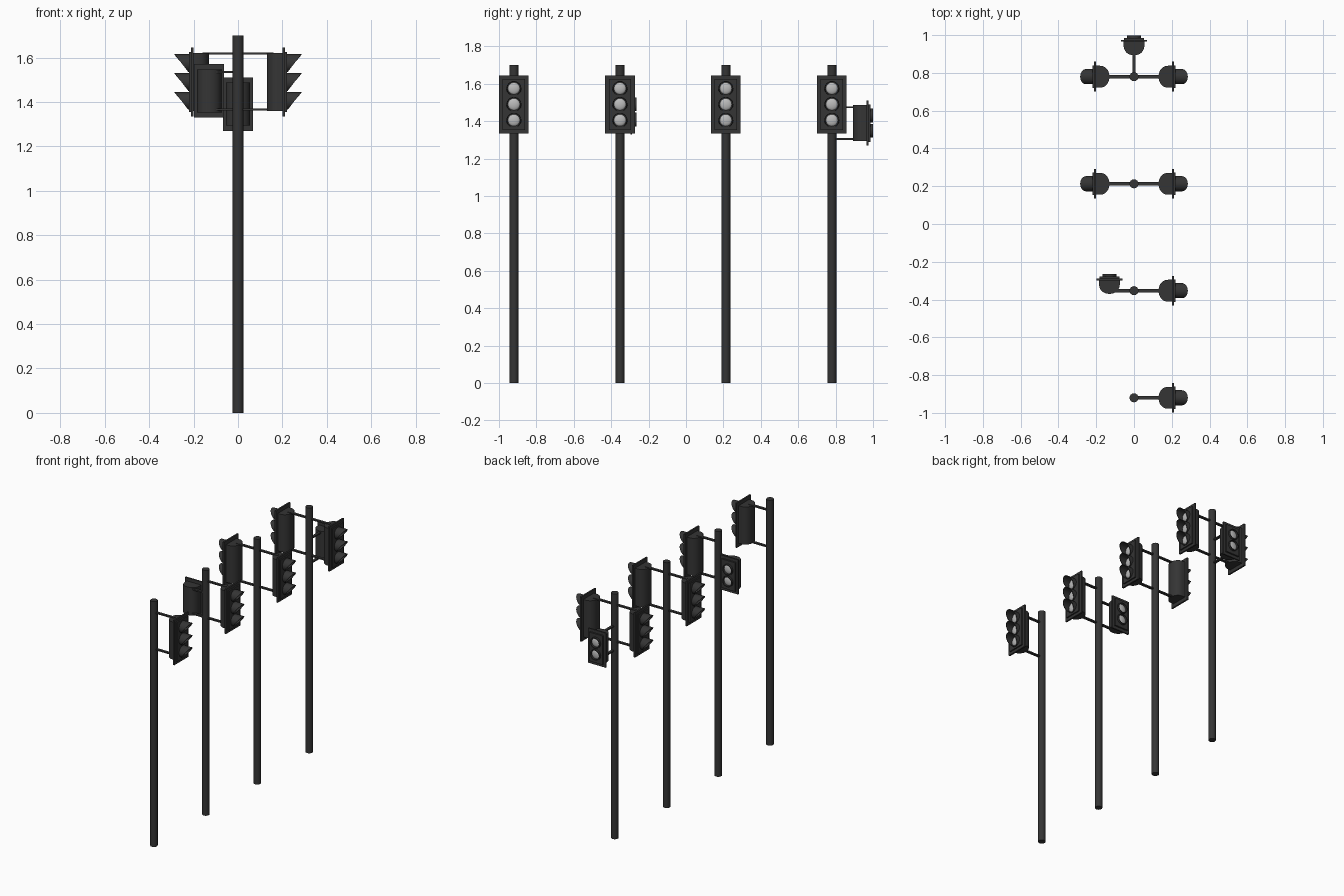
import bpy, bmesh
from math import sin, cos, pi, radians
from mathutils import Matrix, Vector

if "Cube" in bpy.data.objects:
    bpy.data.objects.remove(bpy.data.objects["Cube"])


def material(name, v):
    m = bpy.data.materials.new(name)
    m.diffuse_color = (v, v, v, 1)
    m.use_nodes = True
    m.node_tree.nodes["Principled BSDF"].inputs["Base Color"].default_value = m.diffuse_color
    return m


DARK = material("dark_paint", 0.035)
GLASS = material("lamp_glass", 0.5)


def finish(name, bm, mat, m=Matrix(), smooth=True):
    bmesh.ops.recalc_face_normals(bm, faces=bm.faces)
    me = bpy.data.meshes.new(name)
    bm.to_mesh(me)
    bm.free()
    me.transform(m)
    me.materials.append(mat)
    ob = bpy.data.objects.new(name, me)
    bpy.context.collection.objects.link(ob)
    if smooth:
        bpy.ops.object.select_all(action='DESELECT')
        ob.select_set(True)
        bpy.context.view_layer.objects.active = ob
        bpy.ops.object.shade_smooth_by_angle(angle=radians(35))
    return ob


def box(name, lo, hi, m=Matrix()):
    bm = bmesh.new()
    lo, hi = Vector(lo), Vector(hi)
    size = hi - lo
    bmesh.ops.create_cube(bm, size=1, matrix=Matrix.Translation((lo + hi) / 2) @ Matrix.Diagonal((*size, 1)))
    return finish(name, bm, DARK, m, False)


def housing(name, depth, w, h, m):
    # D-shaped outline, rounded at the back, extruded upward
    bm = bmesh.new()
    flat = depth * 0.25
    pts = [(0, w)]
    for i in range(17):
        a = pi * i / 16
        pts.append((-flat - (depth - flat) * max(sin(a), 0) ** 0.85, w * cos(a)))
    pts.append((0, -w))
    f = bm.faces.new([bm.verts.new((x, y, -h)) for x, y in pts])
    r = bmesh.ops.extrude_face_region(bm, geom=[f])
    bmesh.ops.translate(bm, vec=(0, 0, 2 * h), verts=[v for v in r['geom'] if isinstance(v, bmesh.types.BMVert)])
    finish(name, bm, DARK, m)


def hood(name, x0, z, r_out, r_in, top, low, m, n=24):
    # tube along local x whose length falls from top to bottom
    bm = bmesh.new()
    rings = []
    for r, front in ((r_out, 0), (r_out, 1), (r_in, 1), (r_in, 0)):
        ring = []
        for i in range(n):
            a = 2 * pi * i / n
            reach = low + (top - low) * (1 + sin(a)) / 2
            ring.append(bm.verts.new((x0 + front * reach, r * cos(a), z + r * sin(a))))
        rings.append(ring)
    for k in range(4):
        a, b = rings[k], rings[(k + 1) % 4]
        for i in range(n):
            j = (i + 1) % n
            bm.faces.new((a[i], a[j], b[j], b[i]))
    finish(name, bm, DARK, m)


def lens(name, x0, z, r, bulge, m):
    bm = bmesh.new()
    bmesh.ops.create_uvsphere(bm, u_segments=24, v_segments=12, radius=1,
                              matrix=Matrix.Translation((x0, 0, z)) @ Matrix.Diagonal((bulge, r, r, 1))
                              @ Matrix.Rotation(pi / 2, 4, 'Y'))
    finish(name, bm, GLASS, m)


def placed(loc, deg):
    return Matrix.Translation(loc) @ Matrix.Rotation(radians(deg), 4, 'Z')


def traffic_signal(name, loc, deg):
    m = placed(loc, deg)
    housing(name + "_housing", 0.07, 0.058, 0.13, m)
    box(name + "_backboard", (0, -0.079, -0.155), (0.011, 0.079, 0.155), m)
    box(name + "_door", (0.011, -0.06, -0.136), (0.02, 0.06, 0.136), m)
    for i, z in enumerate((0.085, 0, -0.085)):
        hood(f"{name}_visor_{i}", 0.018, z, 0.04, 0.036, 0.067, 0.006, m)
        lens(f"{name}_lens_{i}", 0.02, z, 0.032, 0.012, m)


def walk_signal(name, loc, deg):
    m = placed(loc, deg)
    housing(name + "_housing", 0.072, 0.055, 0.097, m)
    box(name + "_backboard", (0, -0.068, -0.12), (0.01, 0.068, 0.12), m)
    box(name + "_door", (0.01, -0.052, -0.1), (0.021, 0.052, 0.1), m)
    for i, z in enumerate((0.041, -0.041)):
        hood(f"{name}_ring_{i}", 0.018, z, 0.037, 0.031, 0.016, 0.016, m)
        lens(f"{name}_lens_{i}", 0.02, z, 0.031, 0.01, m)


def arms(name, loc, deg, reach, spread):
    m = placed(loc, deg)
    for side, z in (("upper", spread), ("lower", -spread)):
        box(f"{name}_{side}", (0, -0.009, z - 0.0045), (reach, 0.009, z + 0.0045), m)


# poles with their sideways traffic signals
poles = [(-0.92, (0,)), (-0.353, (0,)), (0.213, (0, 180)), (0.78, (0, 180))]
for p, (y, dirs) in enumerate(poles, 1):
    bm = bmesh.new()
    bmesh.ops.create_cone(bm, cap_ends=True, segments=16, radius1=0.024, radius2=0.024, depth=1.7,
                          matrix=Matrix.Translation((0, y, 0.85)))
    finish(f"pole_{p}", bm, DARK)
    for d in dirs:
        s = 1 if d == 0 else -1
        tag = "right" if s > 0 else "left"
        traffic_signal(f"traffic_signal_{p}_{tag}", (0.2 * s, y, 1.49), d)
        arms(f"signal_arm_{p}_{tag}", (0, y, 1.492), d, 0.16, 0.127)

# pedestrian signals facing the back
walk_signal("walk_signal_2", (-0.13, -0.298, 1.45), 90)
arms("walk_arm_2", (0, -0.353, 1.45), 180, 0.125, 0.085)
walk_signal("walk_signal_4", (0, 0.965, 1.39), 90)
arms("walk_arm_4", (0, 0.78, 1.39), 90, 0.135, 0.085)
